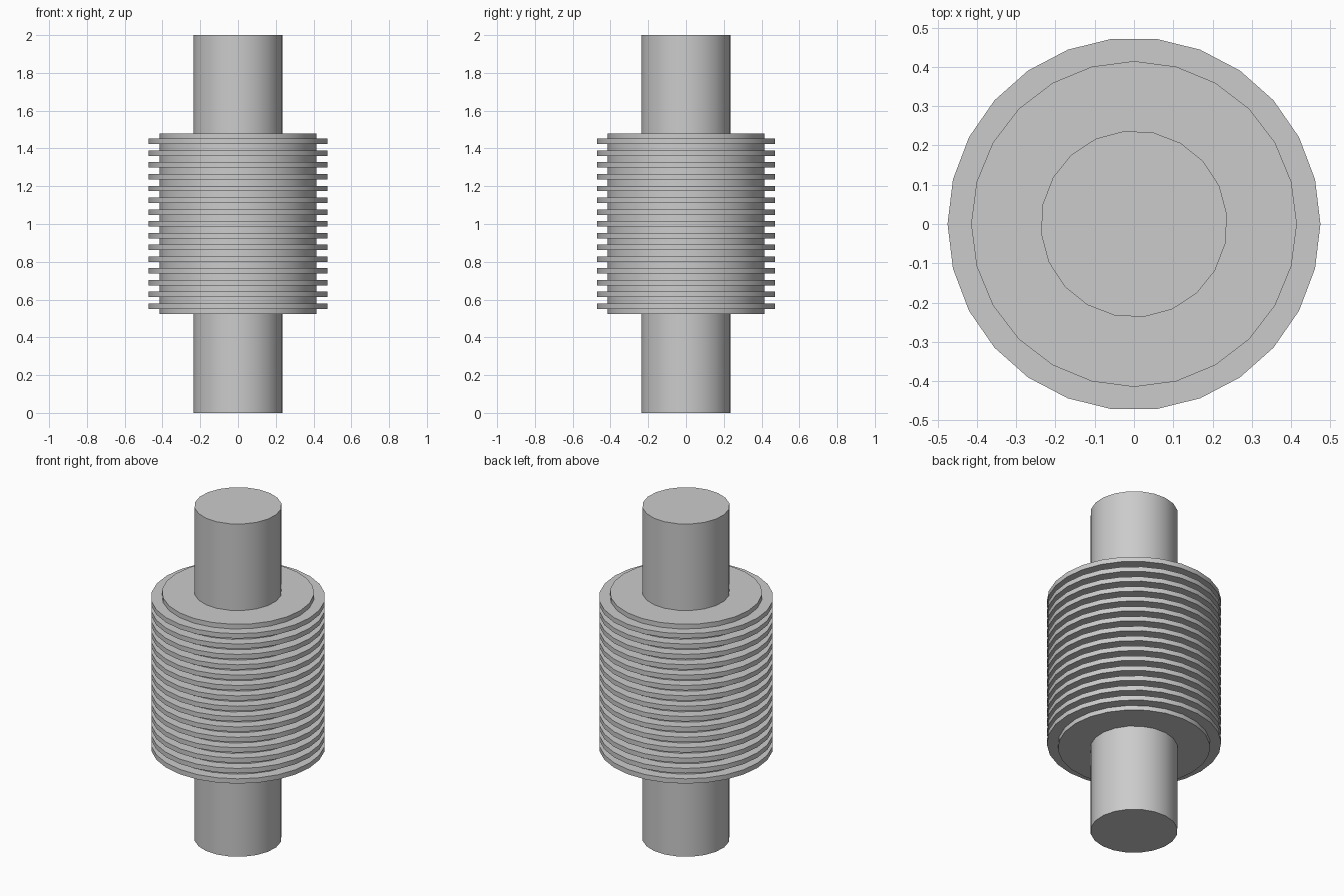
import bpy
import math

old = bpy.data.objects.get("Cube")
if old:
    bpy.data.objects.remove(old, do_unlink=True)

# Single plain grey for the whole model
grey = bpy.data.materials.new("plain_grey")
grey.use_nodes = True
colour = (0.6, 0.6, 0.6, 1)
grey.diffuse_color = colour
grey.node_tree.nodes["Principled BSDF"].inputs["Base Color"].default_value = colour


def disc(name, radius, bottom, top, sides, turn=0.0):
    """Upright cylinder whose first corner lies at angle `turn` from +x."""
    bpy.ops.mesh.primitive_cylinder_add(
        vertices=sides, radius=radius, depth=top - bottom,
        location=(0, 0, (bottom + top) / 2),
        rotation=(0, 0, math.radians(90 + turn)))
    obj = bpy.context.object
    obj.name = name
    obj.data.materials.append(grey)
    bpy.ops.object.transform_apply(location=False, rotation=True, scale=False)
    bpy.ops.object.shade_smooth_by_angle(angle=math.radians(30))
    return obj


# Central shaft and the thicker barrel around it
disc("shaft", 0.238, 0, 2, 20, turn=6)
disc("barrel", 0.415, 0.523, 1.48, 24)

# Evenly spaced cooling fins
FINS, PITCH, THICK = 15, 0.0623, 0.029
for i in range(FINS):
    mid = 1.001 + (i - (FINS - 1) / 2) * PITCH
    disc(f"fin_{i + 1}", 0.475, mid - THICK / 2, mid + THICK / 2, 26)
